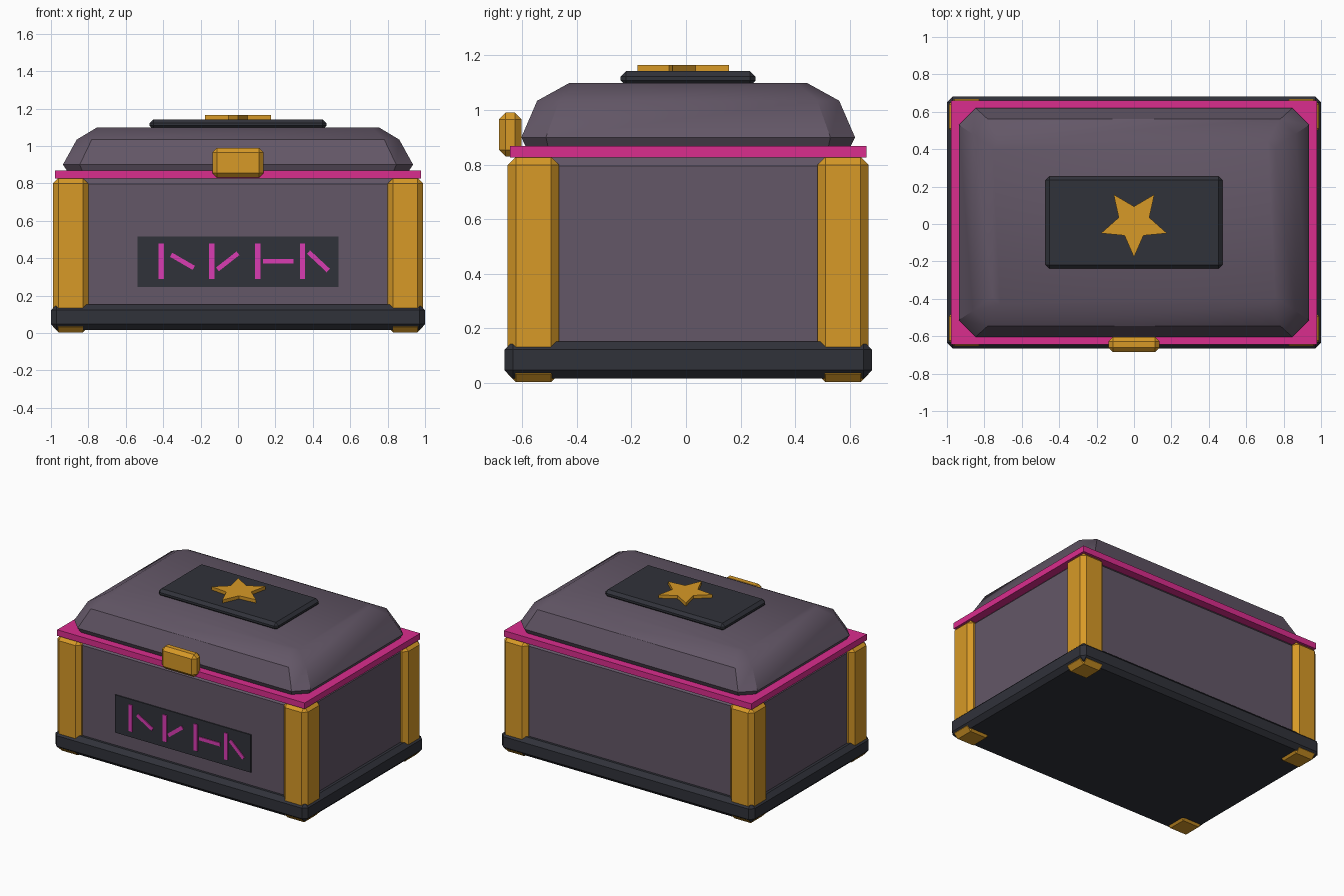
import bpy, bmesh
from math import radians, sin, cos
from mathutils import Vector

cube = bpy.data.objects.get("Cube")
if cube:
    bpy.data.objects.remove(cube, do_unlink=True)


def material(name, rgb):
    m = bpy.data.materials.new(name)
    m.use_nodes = True
    m.diffuse_color = (*rgb, 1)
    m.node_tree.nodes["Principled BSDF"].inputs["Base Color"].default_value = (*rgb, 1)
    return m


PURPLE = material("dusky purple", (0.125, 0.095, 0.135))
GOLD = material("gold", (0.68, 0.32, 0.02))
PINK = material("magenta trim", (0.70, 0.026, 0.27))
DARK = material("charcoal", (0.03, 0.032, 0.042))
VIOLET = material("bright violet pink", (0.70, 0.045, 0.45))
MID_Y = 0.008  # depth centre of the chest


def add_object(name, bm, mat):
    bmesh.ops.recalc_face_normals(bm, faces=bm.faces)
    mesh = bpy.data.meshes.new(name)
    bm.to_mesh(mesh)
    bm.free()
    mesh.materials.append(mat)
    ob = bpy.data.objects.new(name, mesh)
    bpy.context.collection.objects.link(ob)
    return ob


def box(name, center, size, mat, bevel=0.0, tilt=0.0):
    bm = bmesh.new()
    bmesh.ops.create_cube(bm, size=1)
    bmesh.ops.scale(bm, vec=Vector(size), verts=bm.verts)
    ob = add_object(name, bm, mat)
    ob.location = center
    ob.rotation_euler.y = -radians(tilt)
    if bevel:
        mod = ob.modifiers.new("chamfer", 'BEVEL')
        mod.width = bevel
        mod.segments = 1
    return ob


def loft(name, rings, mat):
    """Skin a stack of equal-length point rings and cap both ends."""
    bm = bmesh.new()
    loops = [[bm.verts.new(p) for p in ring] for ring in rings]
    n = len(loops[0])
    for low, high in zip(loops, loops[1:]):
        for i in range(n):
            j = (i + 1) % n
            bm.faces.new((low[i], low[j], high[j], high[i]))
    bm.faces.new(loops[0][::-1])
    bm.faces.new(loops[-1])
    return add_object(name, bm, mat)


def cut_rectangle(hx, hy, cut, z):
    """Rectangle with chamfered corners, counter-clockwise."""
    pts = []
    for sx, sy in ((1, -1), (1, 1), (-1, 1), (-1, -1)):
        pair = [(sx * (hx - cut), sy * hy), (sx * hx, sy * (hy - cut))]
        pts += pair if sx * sy < 0 else pair[::-1]
    return [(x, y + MID_Y, z) for x, y in pts]


# Chest body, plinth and rim
box("body", (0, MID_Y, 0.424), (1.9, 1.25, 0.803), PURPLE, 0.03)
box("plinth", (0, MID_Y, 0.0845), (2.0, 1.345, 0.135), DARK, 0.03)
box("rim", (0, MID_Y, 0.8475), (1.958, 1.305, 0.043), PINK)

# Corner posts, whose lower ends are the feet
for side, sx in (("left", 1), ("right", -1)):
    for end, sy in (("front", -1), ("back", 1)):
        box(f"{end}_{side}_post", (sx * 0.895, MID_Y + sy * 0.567, 0.416),
            (0.19, 0.188, 0.826), GOLD, 0.03)

# Domed lid
lid = loft("lid", [cut_rectangle(*ring) for ring in (
    (0.91, 0.592, 0.08, 0.86),
    (0.936, 0.611, 0.09, 0.9),
    (0.862, 0.553, 0.08, 1.034),
    (0.755, 0.437, 0.04, 1.098))], PURPLE)
bpy.context.view_layer.objects.active = lid
lid.select_set(True)
bpy.ops.object.shade_smooth_by_angle(angle=radians(32))
lid.select_set(False)

# Lid plaque with a raised star
box("lid_plaque", (0, MID_Y, 1.115), (0.945, 0.494, 0.054), DARK, 0.02)
star = []
for i in range(10):
    r = 0.185 if i % 2 == 0 else 0.086
    a = radians(-90 + 36 * i)
    star.append((r * cos(a), r * sin(a) + MID_Y))
loft("star", [[(x, y, z) for x, y in star] for z in (1.135, 1.165)], GOLD)

# Latch
box("latch", (0, -0.644, 0.91), (0.275, 0.082, 0.16), GOLD, 0.024)

# Front panel with abstract carved strokes
box("front_panel", (0, -0.62, 0.38), (1.075, 0.009, 0.27), DARK)
strokes = ((-0.41, -0.297, 0.14, -30), (-0.14, -0.055, 0.14, 38),
           (0.105, 0.215, 0.165, 0), (0.345, 0.43, 0.145, -43))
for n, (stem_x, arm_x, length, tilt) in enumerate(strokes, 1):
    box(f"mark_{n}_stem", (stem_x, -0.626, 0.383), (0.028, 0.009, 0.19), VIOLET)
    box(f"mark_{n}_arm", (arm_x, -0.626, 0.383), (length, 0.009, 0.025), VIOLET, tilt=tilt)
